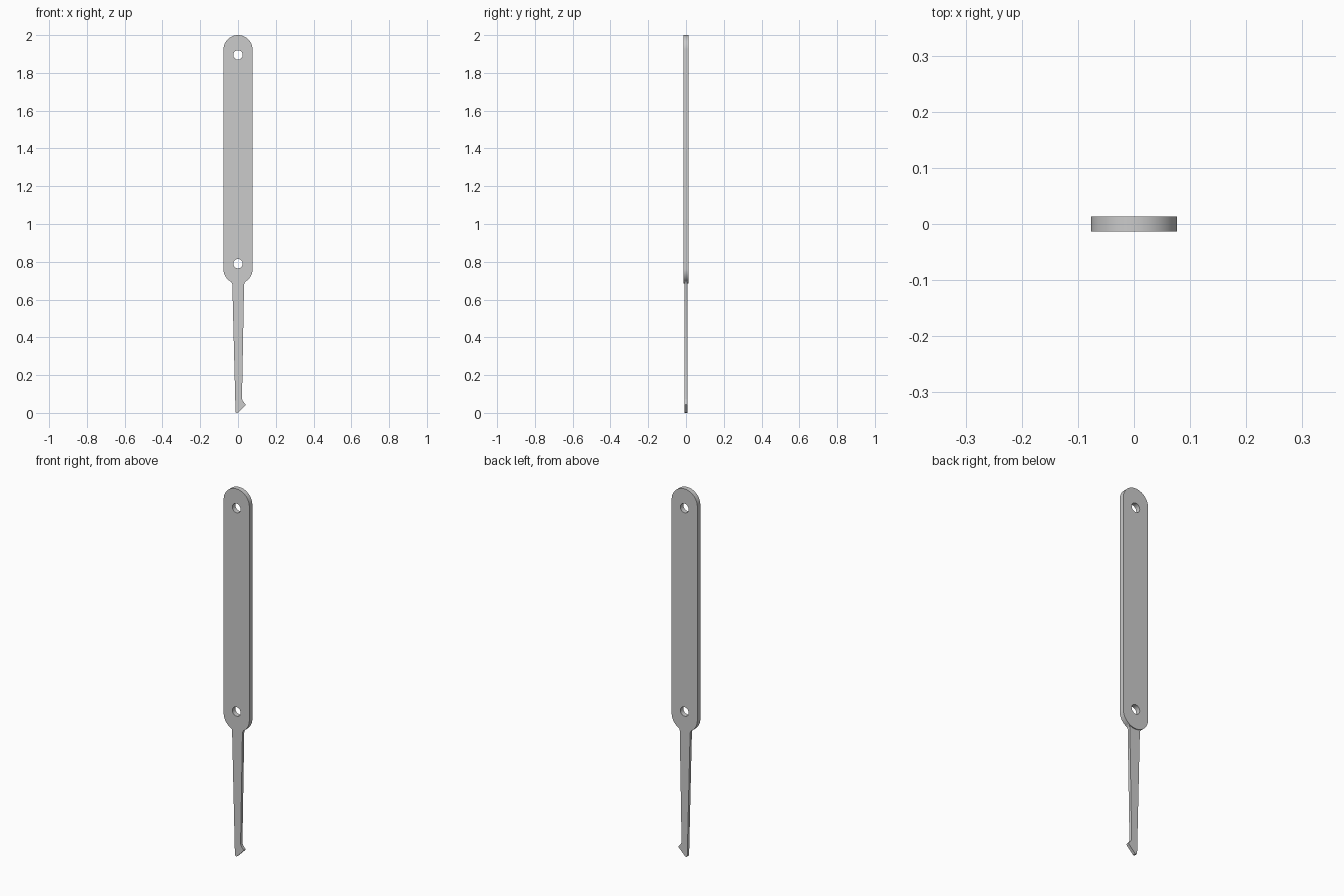
import bpy, bmesh
from math import sin, cos, pi, radians

if "Cube" in bpy.data.objects:
    bpy.data.objects.remove(bpy.data.objects["Cube"])


def arc(cx, cz, r, a0, a1, n):
    return [(cx + r * cos(radians(a0 + (a1 - a0) * i / n)),
             cz + r * sin(radians(a0 + (a1 - a0) * i / n))) for i in range(n + 1)]


def plate(name, loops, thickness):
    """Flat plate in the XZ plane; loops after the first become holes."""
    cu = bpy.data.curves.new(name, 'CURVE')
    cu.dimensions = '2D'
    cu.fill_mode = 'BOTH'
    cu.extrude = thickness / 2
    for loop in loops:
        sp = cu.splines.new('POLY')
        sp.points.add(len(loop) - 1)
        for p, (x, z) in zip(sp.points, loop):
            p.co = (x, z, 0, 1)
        sp.use_cyclic_u = True
    ob = bpy.data.objects.new(name, cu)
    bpy.context.collection.objects.link(ob)
    ob.rotation_euler.x = pi / 2
    bpy.ops.object.select_all(action='DESELECT')
    ob.select_set(True)
    bpy.context.view_layer.objects.active = ob
    bpy.ops.object.convert(target='MESH')
    ob = bpy.context.object
    bm = bmesh.new()
    bm.from_mesh(ob.data)
    bmesh.ops.remove_doubles(bm, verts=bm.verts, dist=1e-5)
    bmesh.ops.recalc_face_normals(bm, faces=bm.faces)
    bm.to_mesh(ob.data)
    bm.free()
    bpy.ops.object.shade_smooth_by_angle(angle=radians(30))
    ob.name = name
    return ob


# Handle: long rounded plate with a rivet hole near each end
R = 0.077
outline = arc(0, 2 - R, R, 0, 180, 32) + arc(0, 0.684 + R, R, 180, 360, 32)
holes = [arc(0, z, 0.025, 0, 345, 23) for z in (1.895, 0.79)]
plate("handle", [outline] + holes, 0.026)

# Blade: tapering shank with a small hooked tip, rooted inside the handle
blade = [(-0.013, 0.004), (-0.008, 0.0), (-0.001, 0.001), (0.039, 0.041), (0.04, 0.045),
         (0.024, 0.065), (0.021, 0.075), (0.032, 0.68), (0.036, 0.69),
         (0.046, 0.702), (0.03, 0.73), (-0.03, 0.73), (-0.044, 0.7),
         (-0.034, 0.69), (-0.03, 0.68)]
plate("blade", [blade], 0.016)
